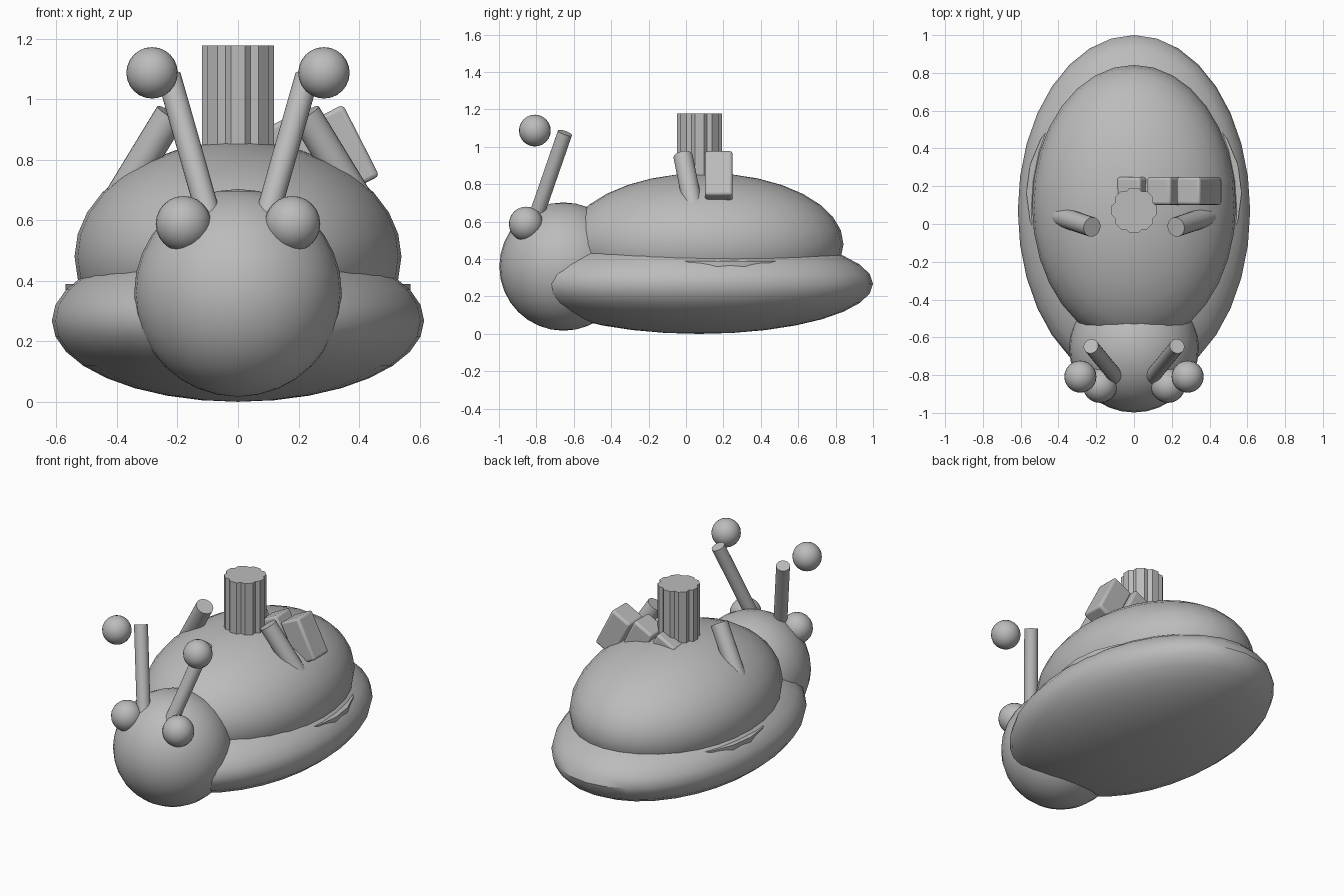
import bpy, math
from mathutils import Vector

if "Cube" in bpy.data.objects:
    bpy.data.objects.remove(bpy.data.objects["Cube"])

grey = bpy.data.materials.new("plain grey")
grey.diffuse_color = (0.5, 0.5, 0.5, 1)
grey.use_nodes = True
grey.node_tree.nodes["Principled BSDF"].inputs["Base Color"].default_value = grey.diffuse_color


def finish(name, smooth=True):
    ob = bpy.context.object
    ob.name = name
    ob.data.materials.clear()
    ob.data.materials.append(grey)
    if smooth:
        bpy.ops.object.shade_smooth_by_angle(angle=math.radians(35))
    return ob


def ball(name, loc, size, seg=32):
    bpy.ops.mesh.primitive_uv_sphere_add(segments=seg, ring_count=seg // 2, radius=1, location=loc)
    bpy.context.object.scale = size
    bpy.ops.object.transform_apply(location=False, rotation=False, scale=True)
    return finish(name)


def rod(name, a, b, r, seg=24):
    a, b = Vector(a), Vector(b)
    d = b - a
    bpy.ops.mesh.primitive_cylinder_add(vertices=seg, radius=r, depth=d.length, location=(a + b) / 2)
    bpy.context.object.rotation_euler = d.to_track_quat('Z', 'Y').to_euler()
    return finish(name)


# Foot, shell and head
ball("foot", (0, 0.07, 0.268), (0.615, 0.93, 0.268))
ball("shell", (0, 0.1, 0.48), (0.54, 0.742, 0.38))
ball("head", (0, -0.655, 0.36), (0.343, 0.343, 0.343))

# Disc between foot and shell
rod("shell_rim", (0, 0.165, 0.32), (0, 0.165, 0.39), 0.57)

# Mirrored eyes, feelers, feeler tips and side pegs
for side, s in (("left", -1), ("right", 1)):
    ball(side + "_eye", (s * 0.18, -0.855, 0.588), (0.092, 0.092, 0.092), 24)
    rod(side + "_feeler", (s * 0.09, -0.815, 0.59), (s * 0.228, -0.647, 1.075), 0.04)
    ball(side + "_feeler_tip", (s * 0.284, -0.808, 1.087), (0.085, 0.085, 0.085), 24)
    rod(side + "_peg", (s * 0.435, 0.055, 0.60), (s * 0.222, -0.016, 0.95), 0.052)

# Fluted chimney: eight flat teeth with notches
ring = []
for i in range(8):
    for off, r in ((-11, 0.122), (11, 0.122), (22.5, 0.108)):
        t = math.radians(45 * i + off)
        ring.append((r * math.cos(t), r * math.sin(t)))
n = len(ring)
verts = [(x, y + 0.072, z) for z in (0.7, 1.177) for x, y in ring]
faces = [(i, (i + 1) % n, n + (i + 1) % n, n + i) for i in range(n)]
faces += [tuple(range(n - 1, -1, -1)), tuple(range(n, 2 * n))]
mesh = bpy.data.meshes.new("chimney")
mesh.from_pydata(verts, [], faces)
mesh.materials.append(grey)
bpy.context.collection.objects.link(bpy.data.objects.new("chimney", mesh))

# Row of tilted rounded blocks, placed by their top right corner
tilt = math.radians(27)
down = Vector((math.sin(tilt), 0, -math.cos(tilt)))
left = Vector((-math.cos(tilt), 0, -math.sin(tilt)))
for i, (x, z) in enumerate(((0.348, 0.98), (0.192, 0.952), (0.032, 0.912))):
    c = Vector((x, 0.175, z)) + down * 0.13 + left * 0.07
    bpy.ops.mesh.primitive_cube_add(size=1, location=c)
    ob = bpy.context.object
    ob.scale = (0.14, 0.147, 0.265)
    bpy.ops.object.transform_apply(location=False, rotation=False, scale=True)
    ob.rotation_euler = (0, -tilt, 0)
    finish("block_%d" % (i + 1))
    bev = ob.modifiers.new("round", 'BEVEL')
    bev.width = 0.015
    bev.segments = 3
